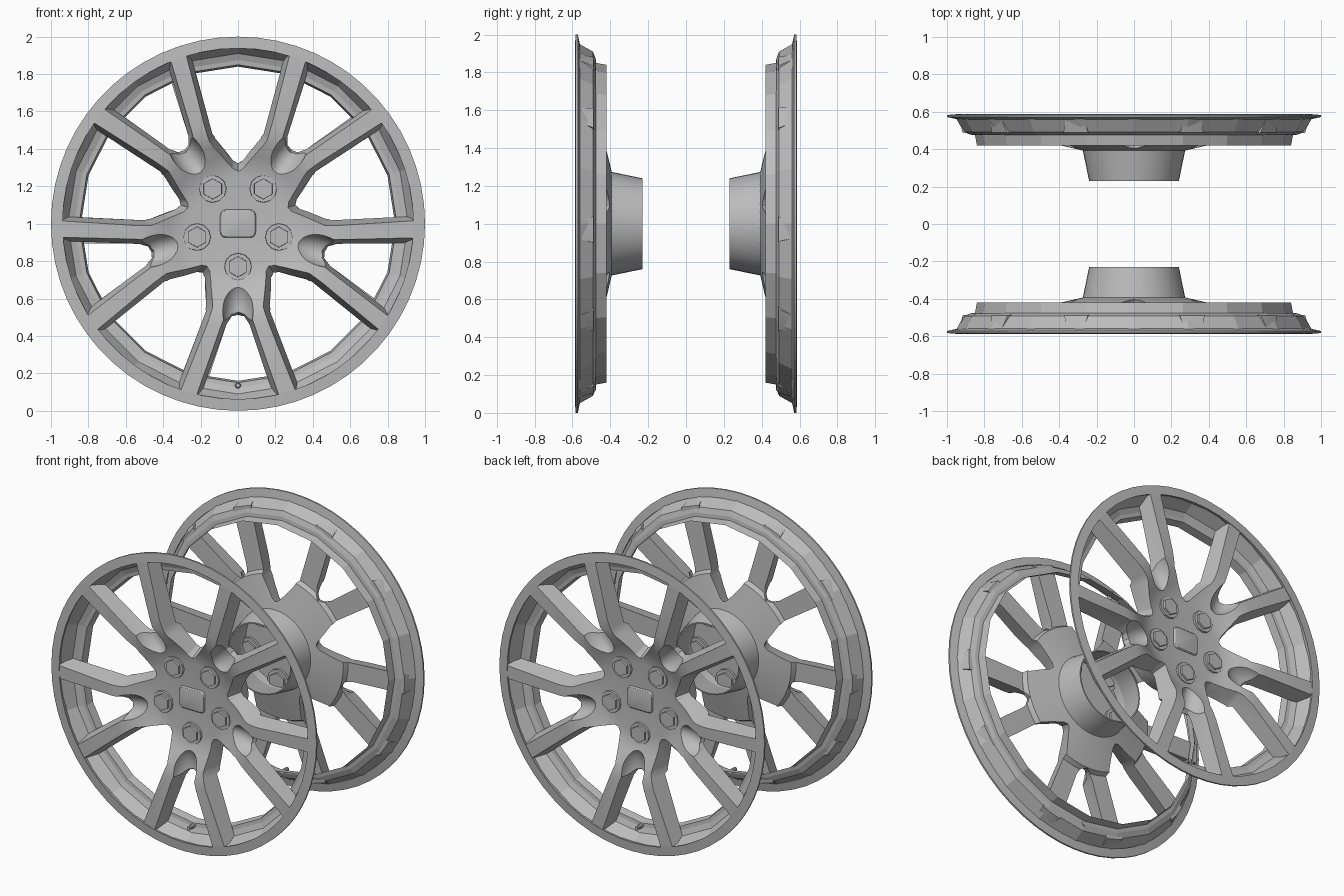
import bpy, bmesh, math
from mathutils import Matrix, Vector

if "Cube" in bpy.data.objects:
    bpy.data.objects.remove(bpy.data.objects["Cube"])

metal = bpy.data.materials.new("silver_grey")
metal.use_nodes = True
GREY = (0.5, 0.5, 0.5, 1)
metal.diffuse_color = GREY
metal.node_tree.nodes["Principled BSDF"].inputs["Base Color"].default_value = GREY


def finish(bm, name, smooth=True):
    """Turn a bmesh into an object raised to axle height."""
    bmesh.ops.recalc_face_normals(bm, faces=bm.faces)
    mesh = bpy.data.meshes.new(name)
    bm.to_mesh(mesh)
    bm.free()
    mesh.materials.append(metal)
    ob = bpy.data.objects.new(name, mesh)
    bpy.context.collection.objects.link(ob)
    ob.location.z = 1
    if smooth:
        smooth_shade(ob)
    return ob


def smooth_shade(ob):
    bpy.ops.object.select_all(action='DESELECT')
    ob.select_set(True)
    bpy.context.view_layer.objects.active = ob
    bpy.ops.object.shade_smooth_by_angle(angle=math.radians(30))


def revolve(name, profile, steps, closed=False, smooth=True):
    """Spin (radius, y) points about the axle."""
    bm = bmesh.new()
    vs = [bm.verts.new((0, y, r)) for r, y in profile]
    for a, b in zip(vs, vs[1:] + vs[:1] if closed else vs[1:]):
        bm.edges.new((a, b))
    bmesh.ops.spin(bm, geom=bm.verts[:] + bm.edges[:], cent=(0, 0, 0),
                   axis=(0, 1, 0), angle=math.tau, steps=steps)
    bmesh.ops.remove_doubles(bm, verts=bm.verts, dist=0.0005)
    return finish(bm, name, smooth)


def turn(k, offset=0):
    return Matrix.Rotation(k * math.tau / 5 + offset, 3, 'Y')


def drum(bm, sides, r1, r2, y1, y2, place):
    """Tapered prism along the axle, r1 at y1 and r2 at y2."""
    m = (Matrix.Translation(place + Vector((0, (y1 + y2) / 2, 0)))
         @ Matrix.Rotation(-math.pi / 2, 4, 'X'))
    bmesh.ops.create_cone(bm, cap_ends=True, segments=sides, radius1=r1,
                          radius2=r2, depth=y2 - y1, matrix=m)


def carve(target, bm):
    """Subtract a bmesh from an object."""
    cutter = finish(bm, "cutter", smooth=False)
    cut = target.modifiers.new("carve", 'BOOLEAN')
    cut.operation = 'DIFFERENCE'
    cut.solver = 'EXACT'
    cut.object = cutter
    bpy.context.view_layer.objects.active = target
    bpy.ops.object.modifier_apply(modifier=cut.name)
    bpy.data.objects.remove(cutter)


# Disc that becomes the spokes: sunken hub, level arms, sloped plates behind
spokes = revolve("forked_spokes", [
    (0, -.49), (.25, -.49), (.31, -.50), (.37, -.525), (.44, -.562), (.5, -.58),
    (.56, -.588), (.945, -.584), (.915, -.488), (.5, -.472), (.485, -.442),
    (.262, -.39), (.255, -.45), (0, -.45)], 80, smooth=False)

# Half outlines of the windows, (sideways, outward), front then back
FRONT_Y, BACK_Y = -.56, -.41
WIDE = ([(0, .25), (.03, .265), (.15, .44), (.322, 1.1)],
        [(0, .32), (.025, .335), (.115, .46), (.284, 1.1)])
FORK = ([(0, .445), (.04, .465), (.075, .52), (.277, 1.1)],
        [(0, .50), (.025, .51), (.052, .55), (.235, 1.1)])


def window(bm, outline, rot):
    front, back = outline
    rings = []
    for t in (-.5, 1.5):
        half = [(f[0] + (b[0] - f[0]) * t, f[1] + (b[1] - f[1]) * t)
                for f, b in zip(front, back)]
        y = FRONT_Y + (BACK_Y - FRONT_Y) * t
        loop = half + [(-u, v) for u, v in half[:0:-1]]
        rings.append([bm.verts.new(rot @ Vector((u, y, v))) for u, v in loop])
    bm.faces.new(rings[0])
    bm.faces.new(rings[1][::-1])
    n = len(rings[0])
    for i in range(n):
        j = (i + 1) % n
        bm.faces.new((rings[0][j], rings[0][i], rings[1][i], rings[1][j]))


# Hollow valley between each bolt and the fork, then the windows
scoops, windows = bmesh.new(), bmesh.new()
for k in range(5):
    fork = turn(k, math.pi)
    bmesh.ops.create_uvsphere(
        scoops, u_segments=24, v_segments=16, radius=1,
        matrix=fork.to_4x4() @ Matrix.Translation((0, -.6, .45))
        @ Matrix.Diagonal((.085, .115, .17, 1)))
    window(windows, WIDE, turn(k))
    window(windows, FORK, fork)
carve(spokes, scoops)
carve(spokes, windows)
smooth_shade(spokes)

# Rim flange, faceted barrel and open hub sleeve
flange = revolve("rim_flange", [(.938, -.588), (1, -.583), (1, -.572),
                                (.945, -.56)], 60, closed=True)
barrel = revolve("rim_barrel", [(.955, -.572), (.91, -.492), (.875, -.478),
                                (.85, -.475), (.84, -.42)], 20, smooth=False)
sleeve = revolve("hub_sleeve", [(.275, -.40), (.24, -.23), (.232, -.23),
                                (.262, -.40)], 40, closed=True)

# Wheel bolts: round seat with a hexagonal head
bm = bmesh.new()
for k in range(5):
    place = turn(k, math.pi) @ Vector((0, 0, .23))
    drum(bm, 12, .072, .08, -.503, -.43, place)
    drum(bm, 6, .055, .062, -.517, -.415, place)
bolts = finish(bm, "wheel_bolts", smooth=False)

# Rounded centre cap
bm = bmesh.new()
bmesh.ops.create_cube(bm, size=1, matrix=Matrix.Translation((0, -.483, 0))
                      @ Matrix.Diagonal((.19, .04, .15, 1)))
along = [e for e in bm.edges if abs((e.verts[0].co - e.verts[1].co).y) > .01]
bmesh.ops.bevel(bm, geom=along, offset=.03, segments=4, profile=.5, affect='EDGES')
face = min(bm.faces, key=lambda f: f.calc_center_median().y)
bmesh.ops.bevel(bm, geom=face.edges[:], offset=.012, segments=3, profile=.5,
                affect='EDGES')
cap = finish(bm, "centre_cap")

# Tyre valve at the bottom
bm = bmesh.new()
drum(bm, 10, .012, .016, -.535, -.475, Vector((0, 0, -.865)))
valve = finish(bm, "tyre_valve")

# Second wheel faces the other way
for ob in (spokes, flange, barrel, sleeve, bolts, cap, valve):
    twin = ob.copy()
    twin.name = "back_" + ob.name
    ob.name = "front_" + ob.name
    twin.rotation_euler.z = math.pi
    bpy.context.collection.objects.link(twin)
